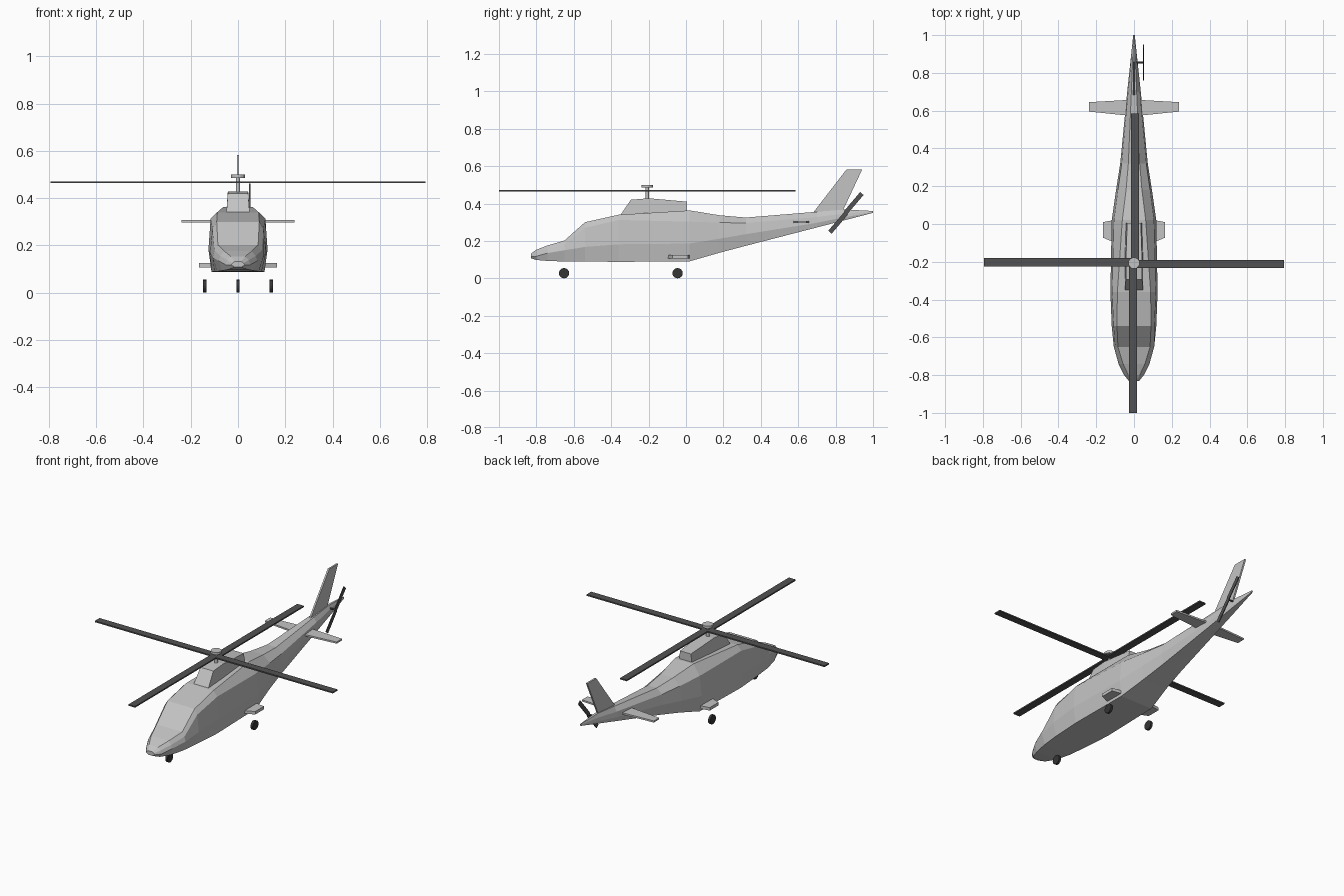
import bpy, bmesh, math
from mathutils import Matrix, Vector

if "Cube" in bpy.data.objects:
    bpy.data.objects.remove(bpy.data.objects["Cube"])


def material(name, r, g, b):
    m = bpy.data.materials.new(name)
    m.diffuse_color = (r, g, b, 1)
    m.use_nodes = True
    m.node_tree.nodes["Principled BSDF"].inputs["Base Color"].default_value = m.diffuse_color
    return m


LIGHT = material("light_grey", 0.55, 0.55, 0.55)
DARK = material("dark_grey", 0.085, 0.085, 0.087)
RUBBER = material("rubber_black", 0.035, 0.035, 0.037)


def finish(name, bm, mat):
    bmesh.ops.recalc_face_normals(bm, faces=bm.faces[:])
    me = bpy.data.meshes.new(name)
    bm.to_mesh(me)
    bm.free()
    me.materials.append(mat)
    ob = bpy.data.objects.new(name, me)
    bpy.context.collection.objects.link(ob)
    return ob


def loft(name, rings, mat):
    """Skin a list of equal-length point rings and cap both ends."""
    bm = bmesh.new()
    vs = [[bm.verts.new(p) for p in r] for r in rings]
    n = len(vs[0])
    for a, b in zip(vs, vs[1:]):
        for i in range(n):
            j = (i + 1) % n
            bm.faces.new((a[i], a[j], b[j], b[i]))
    bm.faces.new(vs[0])
    bm.faces.new(vs[-1])
    return finish(name, bm, mat)


def half_ring(y, pts):
    """Mirror right-hand (x, z) points, listed bottom to top, into a full ring."""
    return [(x, y, z) for x, z in pts] + [(-x, y, z) for x, z in reversed(pts)]


def box(name, size, matrix, mat):
    bm = bmesh.new()
    bmesh.ops.create_cube(bm, size=1, matrix=matrix @ Matrix.Diagonal((*size, 1)))
    return finish(name, bm, mat)


def cylinder(name, r, depth, loc, mat, sides=16, along_x=False):
    bm = bmesh.new()
    m = Matrix.Translation(loc)
    if along_x:
        m = m @ Matrix.Rotation(math.pi / 2, 4, 'Y')
    bmesh.ops.create_cone(bm, cap_ends=True, segments=sides, radius1=r,
                          radius2=r, depth=depth, matrix=m)
    return finish(name, bm, mat)


# Fuselage: y, then (half width, z) at belly, waist, shoulder and roof
stations = [
    (-0.83, (.015, .108), (.028, .118), (.024, .125), (.014, .132)),
    (-0.80, (.042, .098), (.052, .118), (.046, .138), (.030, .153)),
    (-0.74, (.068, .093), (.082, .135), (.074, .155), (.058, .176)),
    (-0.65, (.088, .090), (.107, .150), (.100, .178), (.085, .202)),
    (-0.54, (.100, .090), (.118, .168), (.108, .270), (.090, .300)),
    (-0.36, (.112, .088), (.125, .182), (.116, .312), (.088, .340)),
    (0.02, (.106, .091), (.118, .186), (.106, .303), (.062, .363)),
    (0.18, (.080, .137), (.095, .212), (.085, .298), (.042, .337)),
    (0.32, (.063, .174), (.073, .236), (.065, .296), (.030, .325)),
    (0.70, (.030, .272), (.036, .297), (.030, .328), (.014, .356)),
    (0.85, (.017, .311), (.020, .327), (.017, .347), (.008, .368)),
    (1.00, (.003, .350), (.004, .353), (.003, .357), (.002, .360)),
]
loft("fuselage", [half_ring(s[0], s[1:]) for s in stations], LIGHT)

# Engine cowling with raked front
loft("engine_cowling", [
    [(.050, -.36, .325), (.043, -.295, .420), (-.043, -.295, .420), (-.050, -.36, .325)],
    [(.050, -.20, .330), (.043, -.20, .428), (-.043, -.20, .428), (-.050, -.20, .330)],
    [(.044, .005, .340), (.036, .005, .410), (-.036, .005, .410), (-.044, .005, .340)],
], LIGHT)

# Main rotor: mast, hub cap and four slightly offset blades
HUB = Vector((0, -0.207, 0.467))
cylinder("rotor_mast", 0.009, 0.08, (0, HUB.y, 0.45), LIGHT, 12)
cylinder("rotor_hub", 0.030, 0.014, (0, HUB.y, 0.493), LIGHT, 16)
for i in range(4):
    m = (Matrix.Translation(HUB) @ Matrix.Rotation(i * math.pi / 2, 4, 'Z')
         @ Matrix.Translation((0.3965, -0.005, 0)))
    box(f"rotor_blade_{i + 1}", (0.793, 0.044, 0.008), m, DARK)

# Tail fin
fin = [(.68, .345), (.855, .345), (.84, .365), (.942, .582), (.858, .582), (.685, .358)]
fin = [fin[0], fin[2], fin[3], fin[4], fin[5]]
loft("tail_fin", [[(x, y, z) for y, z in fin] for x in (-0.005, 0.005)], LIGHT)

# Tail rotor: axle plus two blades
TAIL = Vector((0.050, 0.855, 0.350))
cylinder("tail_rotor_axle", 0.005, 0.052, (0.026, TAIL.y, TAIL.z), DARK, 8, True)
for i in range(2):
    m = (Matrix.Translation(TAIL)
         @ Matrix.Rotation(math.atan2(0.20, 0.17) + i * math.pi, 4, 'X')
         @ Matrix.Translation((0, 0.067, 0.002)))
    box(f"tail_rotor_blade_{i + 1}", (0.005, 0.134, 0.024), m, DARK)


def wing(name, side, x0, x1, root, tip, z0, z1):
    """Flat tapered plate going out sideways; root and tip are y ranges."""
    loft(name, [[(side * x, a, z0), (side * x, b, z0), (side * x, b, z1), (side * x, a, z1)]
                for x, (a, b) in ((x0, root), (x1, tip))], LIGHT)


# Stabilisers, landing gear sponsons and main wheels on both sides
for side, label in ((-1, "left"), (1, "right")):
    wing(f"stabiliser_{label}", side, 0.01, 0.238, (.572, .658), (.595, .645), .297, .307)
    wing(f"sponson_{label}", side, 0.08, 0.165, (-.108, .025), (-.072, .010), .107, .125)
    cylinder(f"main_wheel_{label}", 0.0275, 0.014, (side * 0.141, -0.045, 0.0275),
             RUBBER, 16, True)
cylinder("nose_wheel", 0.0275, 0.014, (0, -0.652, 0.0275), RUBBER, 16, True)
